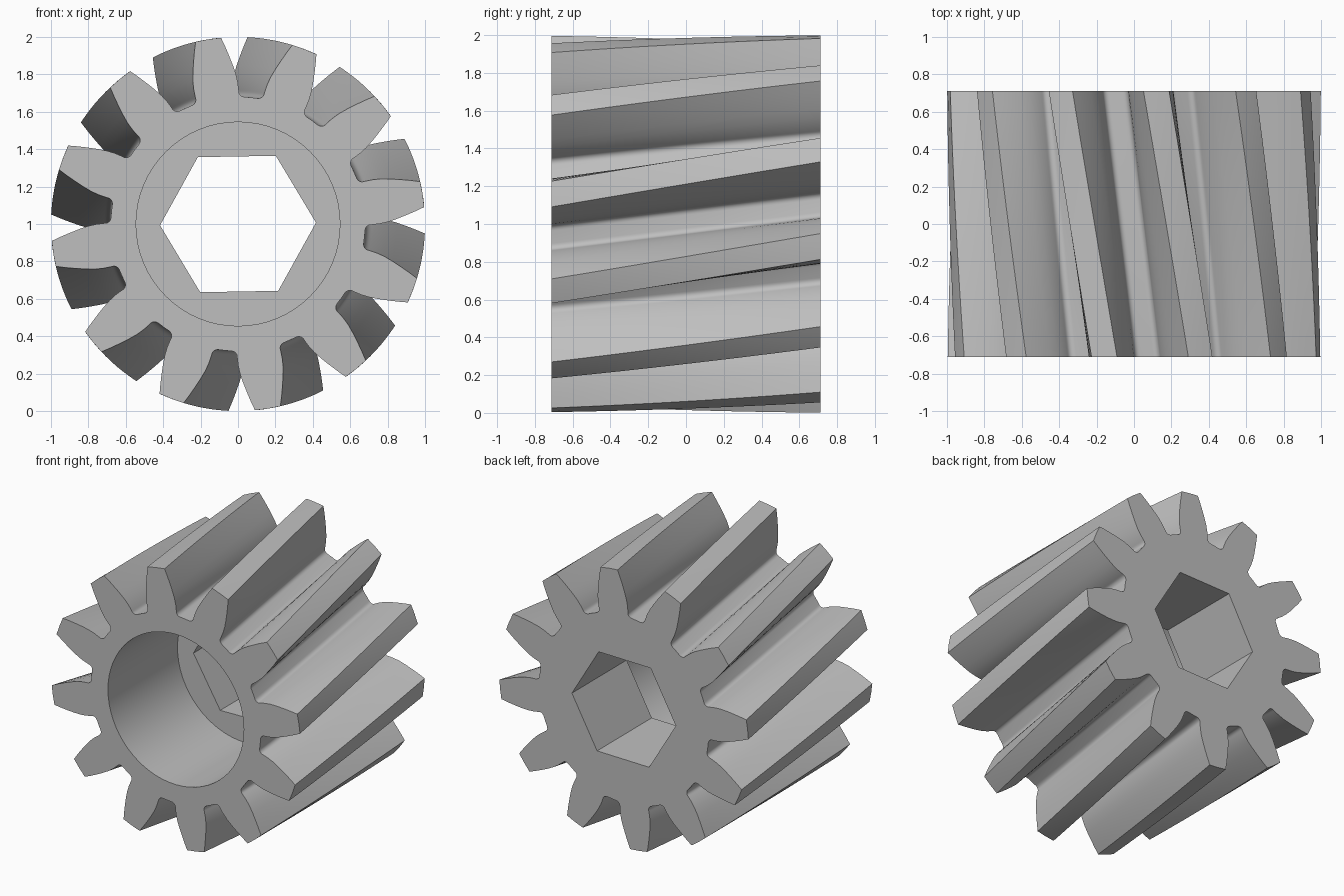
import bpy, bmesh, math

cube = bpy.data.objects.get("Cube")
if cube:
    bpy.data.objects.remove(cube)

TEETH, HALF_LEN, CENTRE_Z = 12, 0.712, 1.0
PITCH = math.tau / TEETH
FRONT_ANGLE, TWIST = math.radians(9.15), math.radians(14)
BORE_R, BORE_FLOOR, HEX_R = 0.545, 0.085, 0.417
ROOT_R, FILLET = 0.68, 0.035
SLICES = 16

# Curved tooth flank: radius and half angle in degrees, tip to root
FLANK = [(1.0, 3.95), (0.95, 5.05), (0.9, 6.15), (0.85, 7.3), (0.8, 8.4), (0.755, 9.1)]


def half_tooth():
    """Tip corner down the flank and round the root fillet."""
    pts = [(r, math.radians(a)) for r, a in FLANK]
    for i in range(7):
        a = math.pi / 2 * i / 6
        r = ROOT_R + FILLET * (1 - math.sin(a))
        gap = FILLET * (0.97 + math.cos(a))
        pts.append((r, PITCH / 2 - gap / r))
    return pts


def gear_profile():
    side = half_tooth()
    tooth = [(r, -a) for r, a in reversed(side)] + [(1.0, 0)] + side + [(ROOT_R, PITCH / 2)]
    return [(r, a + k * PITCH) for k in range(TEETH) for r, a in tooth]


def polygon(radius, sides, turn=0.0):
    return [(radius, turn + math.tau * i / sides) for i in range(sides)]


def add_loop(bm, polar, y, turn=0.0):
    return [bm.verts.new((r * math.cos(a + turn), y, CENTRE_Z + r * math.sin(a + turn)))
            for r, a in polar]


def loop_edges(bm, loop):
    edges = []
    for a, b in zip(loop, loop[1:] + loop[:1]):
        edges.append(bm.edges.get((a, b)) or bm.edges.new((a, b)))
    return edges


def wall(bm, first, second):
    n = len(first)
    for i in range(n):
        j = (i + 1) % n
        bm.faces.new((first[i], first[j], second[j], second[i]))


def ring_face(bm, outer, inner):
    bmesh.ops.triangle_fill(bm, use_beauty=True, use_dissolve=False,
                            edges=loop_edges(bm, outer) + loop_edges(bm, inner))


bm = bmesh.new()

# Twisted toothed outside
profile = gear_profile()
rings = []
for s in range(SLICES + 1):
    t = s / SLICES
    rings.append(add_loop(bm, profile, HALF_LEN * (2 * t - 1), FRONT_ANGLE + TWIST * t))
for a, b in zip(rings, rings[1:]):
    wall(bm, a, b)

# Round bore from the front, hexagonal socket through to the back
round_pts = polygon(BORE_R, 64)
hex_pts = polygon(HEX_R, 6, math.radians(1))
bore_front = add_loop(bm, round_pts, -HALF_LEN)
bore_back = add_loop(bm, round_pts, BORE_FLOOR)
hex_front = add_loop(bm, hex_pts, BORE_FLOOR)
hex_back = add_loop(bm, hex_pts, HALF_LEN)
wall(bm, bore_front, bore_back)
wall(bm, hex_front, hex_back)

# Flat end faces and the bore floor
ring_face(bm, rings[0], bore_front)
ring_face(bm, bore_back, hex_front)
ring_face(bm, rings[-1], hex_back)
bmesh.ops.recalc_face_normals(bm, faces=bm.faces)

mesh = bpy.data.meshes.new("helical_gear")
bm.to_mesh(mesh)
bm.free()
gear = bpy.data.objects.new("helical_gear", mesh)
bpy.context.collection.objects.link(gear)

# Plain grey metal
grey = bpy.data.materials.new("plain_grey")
grey.use_nodes = True
colour = (0.52, 0.52, 0.52, 1)
grey.diffuse_color = colour
grey.node_tree.nodes["Principled BSDF"].inputs["Base Color"].default_value = colour
mesh.materials.append(grey)

bpy.ops.object.select_all(action='DESELECT')
gear.select_set(True)
bpy.context.view_layer.objects.active = gear
bpy.ops.object.shade_smooth_by_angle(angle=math.radians(30))
